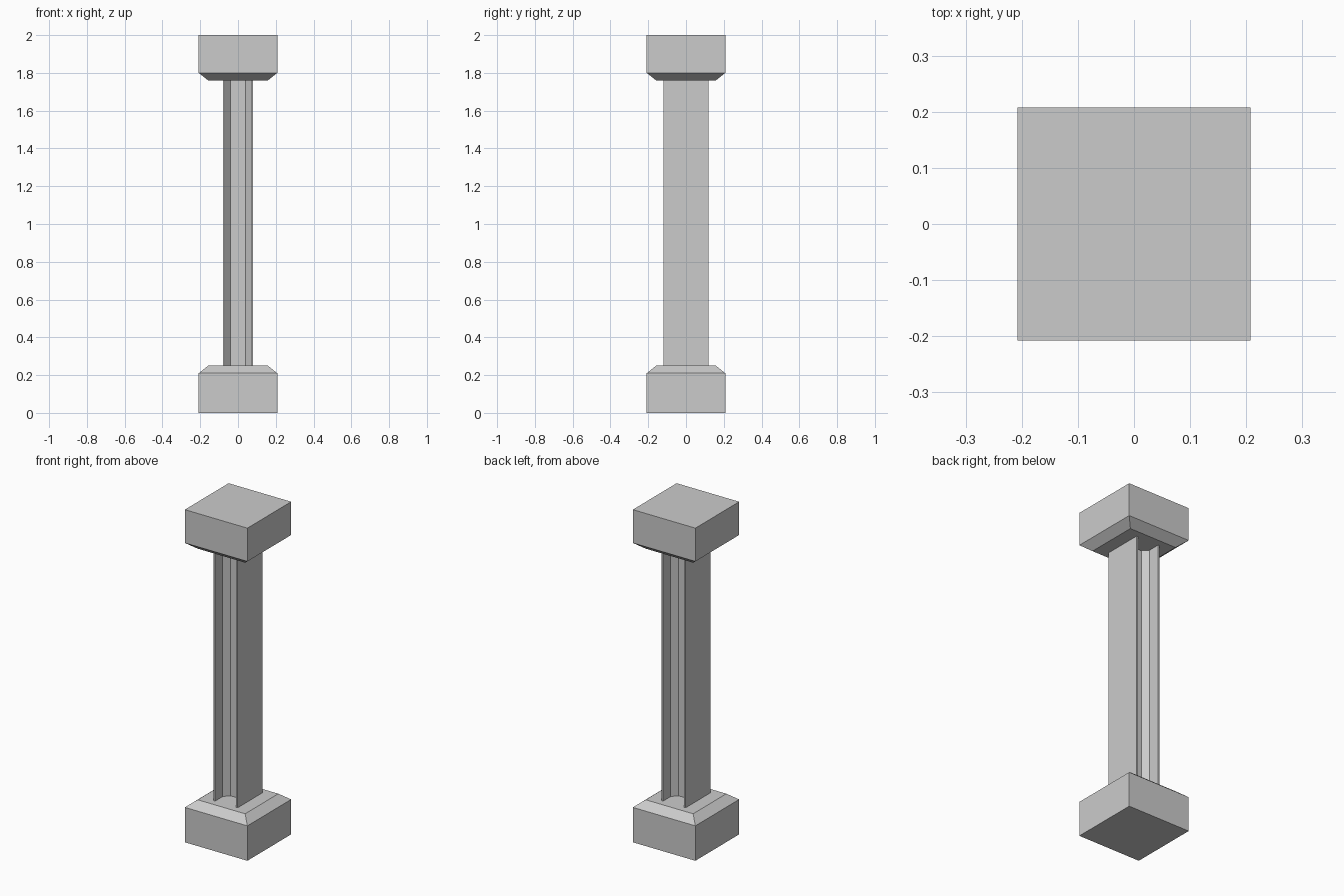
import bpy
import bmesh

cube = bpy.data.objects.get("Cube")
if cube:
    bpy.data.objects.remove(cube, do_unlink=True)

stone = bpy.data.materials.new("pale_grey_stone")
stone.use_nodes = True
GREY = (0.6, 0.6, 0.6, 1)
stone.diffuse_color = GREY
stone.node_tree.nodes["Principled BSDF"].inputs["Base Color"].default_value = GREY


def loft(name, rings):
    """Closed solid through matching rings of points, capped at both ends."""
    bm = bmesh.new()
    loops = [[bm.verts.new(p) for p in ring] for ring in rings]
    count = len(loops[0])
    for low, high in zip(loops, loops[1:]):
        for i in range(count):
            j = (i + 1) % count
            bm.faces.new((low[i], low[j], high[j], high[i]))
    bm.faces.new(loops[0][::-1])
    bm.faces.new(loops[-1])
    bmesh.ops.recalc_face_normals(bm, faces=bm.faces[:])
    mesh = bpy.data.meshes.new(name)
    bm.to_mesh(mesh)
    bm.free()
    mesh.materials.append(stone)
    obj = bpy.data.objects.new(name, mesh)
    bpy.context.collection.objects.link(obj)
    return obj


def square(half, z):
    return [(x * half, y * half, z) for x, y in ((-1, -1), (1, -1), (1, 1), (-1, 1))]


WIDE, NARROW = 0.208, 0.158

# Square base with a sloped shoulder, and the matching cap upside down
loft("base_block", [square(WIDE, 0), square(WIDE, 0.21), square(NARROW, 0.25)])
loft("cap_block", [square(NARROW, 1.76), square(WIDE, 1.8), square(WIDE, 2)])

# Shaft: thin side flanges joined by a web with sloped inner corners
quarter = [(0.08, -0.118), (0.07, -0.118), (0.07, -0.045), (0.04, -0.013)]
front = quarter + [(-x, y) for x, y in reversed(quarter)]
outline = front + [(-x, -y) for x, y in front]
loft("shaft", [[(x, y, z) for x, y in outline] for z in (0.25, 1.76)])
